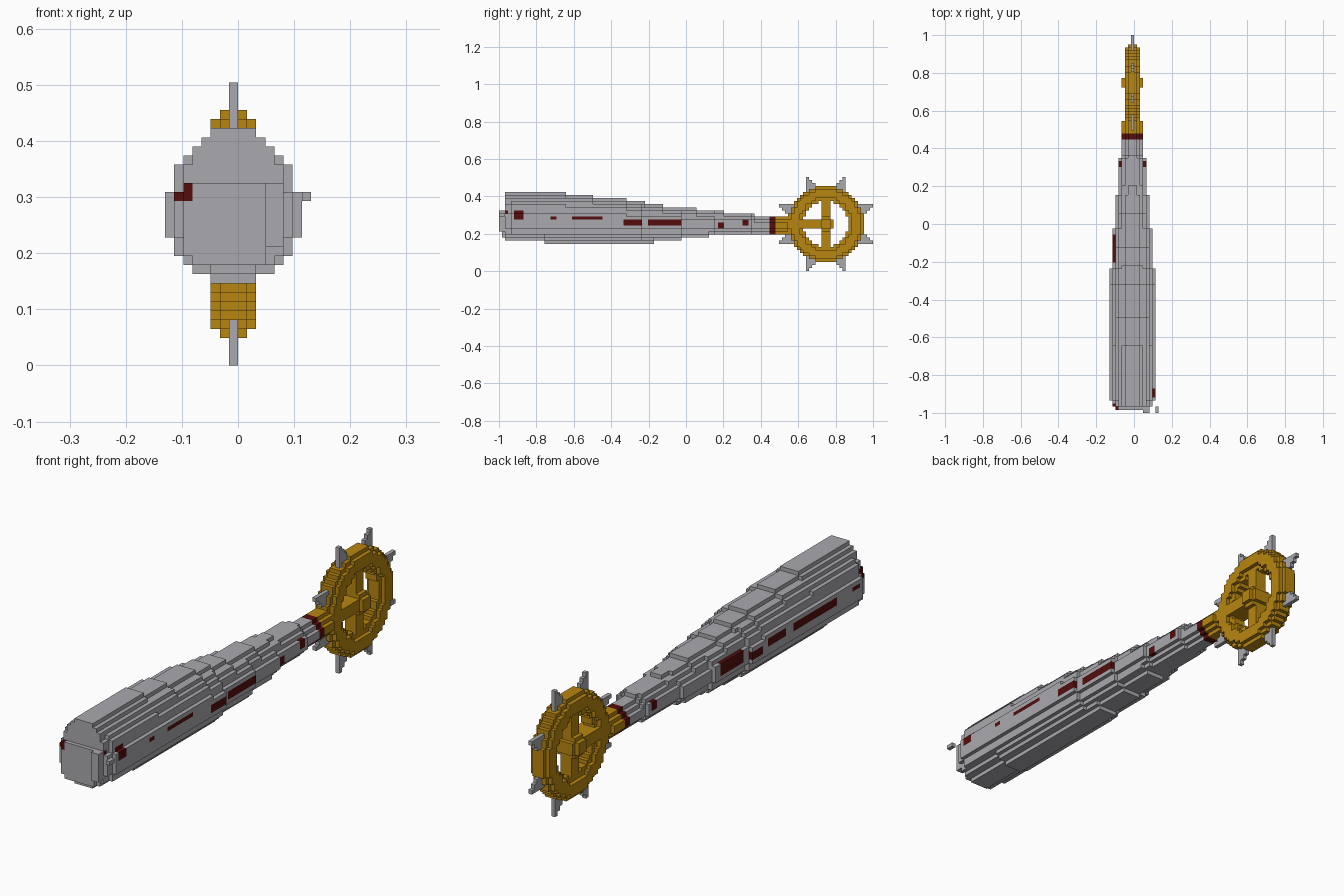
import bpy
import math
from mathutils import Vector

if "Cube" in bpy.data.objects:
    bpy.data.objects.remove(bpy.data.objects["Cube"], do_unlink=True)

U = 2 / 123                               # edge of one block
ORIGIN = Vector((-8 * U, -1.0, 0.0))
MID, HUB_Y, HUB_Z = 7, 107, 15            # centre column, wheel centre


def material(name, color):
    m = bpy.data.materials.new(name)
    m.use_nodes = True
    m.diffuse_color = (*color, 1)
    bsdf = m.node_tree.nodes["Principled BSDF"]
    bsdf.inputs["Base Color"].default_value = (*color, 1)
    bsdf.inputs["Roughness"].default_value = 0.8
    return m


STEEL = material("steel_grey", (0.40, 0.40, 0.43))
GOLD = material("dark_gold", (0.479, 0.238, 0.005))
RED = material("dark_red", (0.09, 0.004, 0.004))


def blocks(name, cells, mats):
    """Mesh the outer faces of a {(i, j, k): material index} block set."""
    verts, faces, slots = {}, [], []
    for cell, slot in cells.items():
        for axis in range(3):
            for side in (0, 1):
                beside = list(cell)
                beside[axis] += 2 * side - 1
                if tuple(beside) in cells:
                    continue
                a, b = (axis + 1) % 3, (axis + 2) % 3
                loop = []
                for da, db in ((0, 0), (1, 0), (1, 1), (0, 1)):
                    p = list(cell)
                    p[axis] += side
                    p[a] += da
                    p[b] += db
                    loop.append(verts.setdefault(tuple(p), len(verts)))
                faces.append(loop if side else loop[::-1])
                slots.append(slot)
    mesh = bpy.data.meshes.new(name)
    mesh.from_pydata([ORIGIN + Vector(v) * U for v in verts], [], faces)
    for m in mats:
        mesh.materials.append(m)
    mesh.polygons.foreach_set("material_index", slots)
    mesh.update()
    obj = bpy.data.objects.new(name, mesh)
    bpy.context.collection.objects.link(obj)
    return obj


def steps(y, marks):
    return sum(y > m for m in marks)


def section(j):
    """Blocks of the tapering club at slice j: two half ellipses."""
    y = (j + 0.5) * U - 1
    low = steps(y, (-0.175, -0.02, 0.13))
    top = 25 - steps(y, (-0.65, -0.49, -0.32, -0.22, -0.13, 0.05, 0.21, 0.36))
    half = 7 - steps(y, (-0.23, -0.02, 0.156, 0.352))
    bottom = 9 + low
    if y < -0.755:
        bottom = 10
    if y < -0.93:
        half = 6
    c = 15.5 - low / 3
    for i in range(MID - half, MID + half + 1):
        s = math.sqrt(1 - ((i - MID) / (half + 0.4)) ** 2)
        for k in range(bottom, top + 1):
            reach = (top - c + 0.5) if k > c else (c - bottom + 0.5)
            if abs(k - c) <= reach * s + 0.01:
                yield i, j, k


# Stains on each flank: y from, y to, z from, z to
STAINS = {
    1: [(-0.97, -0.95, 0.31, 0.33), (-0.925, -0.87, 0.27, 0.32), (-0.72, -0.685, 0.28, 0.295),
        (-0.61, -0.45, 0.275, 0.30), (-0.335, -0.24, 0.25, 0.28), (-0.20, -0.02, 0.25, 0.275),
        (0.17, 0.20, 0.235, 0.255), (0.30, 0.33, 0.25, 0.27)],
    -1: [(-0.98, -0.95, 0.29, 0.33), (-0.92, -0.87, 0.27, 0.30), (-0.77, -0.50, 0.265, 0.295),
         (-0.44, -0.34, 0.26, 0.285), (-0.30, -0.24, 0.25, 0.27), (-0.20, -0.06, 0.25, 0.285),
         (0.30, 0.33, 0.25, 0.27)],
}

# Club body with a stepped front end
club = {c: 0 for j in range(2, 89) for c in section(j)}
for i in range(2, 11):
    for k in range(11, 20):
        if (i, 2, k) in club:
            club[i, 1, k] = 0
for i in (11, 12):
    for k in range(13, 20):
        if (i, 2, k) in club:
            club[i, 0, k] = club[i, 1, k] = 0
for (i, j, k) in club:
    side = 1 if i > MID else -1
    y, z = (j + 0.5) * U - 1, (k + 0.5) * U
    if (i + side, j, k) not in club and i != MID:
        if any(a <= y <= b and c <= z <= d for a, b, c, d in STAINS[side]):
            club[i, j, k] = 1
blocks("club_body", club, [STEEL, RED])
blocks("loose_chip", {(15, 0, 18): 0, (15, 1, 18): 0}, [STEEL])

# Collar and ferrule continue the neck
blocks("collar", {c: 0 for j in (89, 90) for c in section(j)}, [RED])
blocks("ferrule", {c: 0 for j in range(91, 95) for c in section(j)}, [GOLD])

# Wheel: rounded rim, upright spoke, handle spoke and hub
wheel, spikes = {}, {}
for dy in range(-15, 16):
    for dz in range(-15, 16):
        r = math.hypot(dy, dz)
        thick = -1
        if 7.6 <= r <= 12.4:
            thick = 2 if 8.6 <= r <= 11.6 else 1
        elif r < 7.6 and abs(dy) <= 1:
            thick = 1
        if abs(dz) <= 1 and -12 <= dy <= 0:
            thick = 2
        if r < 2.3:
            thick = 3 if r < 1.5 else 2
        for dx in range(-thick, thick + 1):
            wheel[MID + dx, HUB_Y + dy, HUB_Z + dz] = 0

        # Eight tapering spikes, one block thick
        sector = math.pi / 4
        ang = (math.atan2(dz, dy) % sector) - sector / 2
        along, across = r * math.cos(ang), abs(r * math.sin(ang))
        if r > 12.4 and across <= 0.7 + 0.45 * (16.3 - along) and along <= 16.6:
            spikes[MID, HUB_Y + dy, HUB_Z + dz] = 0
blocks("wheel", wheel, [GOLD])
blocks("wheel_spikes", spikes, [STEEL])
